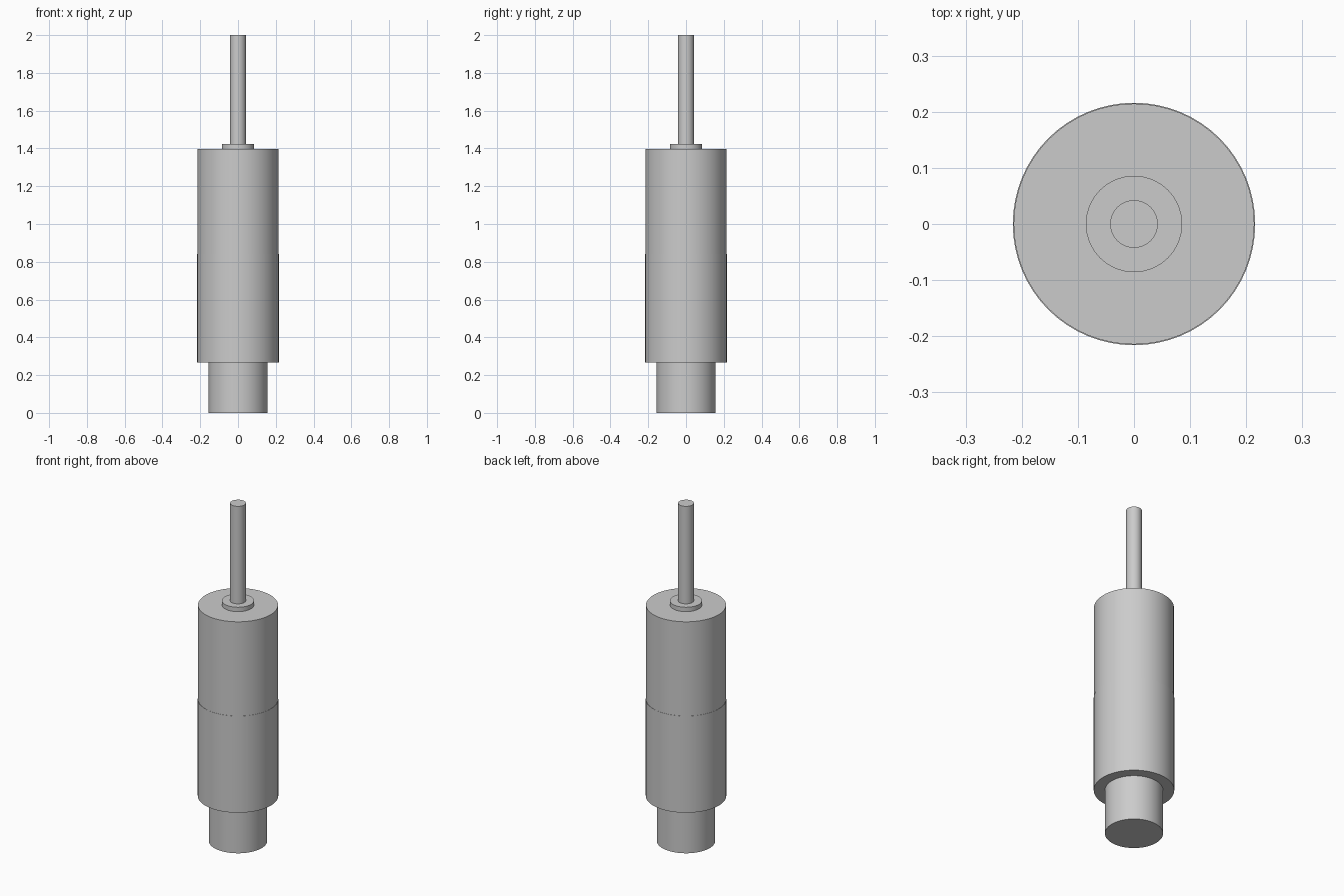
import bpy
import math

cube = bpy.data.objects.get("Cube")
if cube:
    bpy.data.objects.remove(cube, do_unlink=True)

grey = bpy.data.materials.new("plain_grey")
colour = (0.6, 0.6, 0.6, 1.0)
grey.use_nodes = True
grey.diffuse_color = colour
grey.node_tree.nodes["Principled BSDF"].inputs["Base Color"].default_value = colour


def cylinder(name, radius, bottom, top, sides):
    """Upright cylinder on the central axis with a smooth wall and sharp rims."""
    bpy.ops.mesh.primitive_cylinder_add(
        vertices=sides, radius=radius, depth=top - bottom,
        location=(0, 0, (bottom + top) / 2))
    part = bpy.context.object
    part.name = name
    part.data.materials.append(grey)
    bpy.ops.object.shade_smooth_by_angle(angle=math.radians(30))
    return part


# Narrow foot
cylinder("base_plug", 0.156, 0.0, 0.268, 64)
# Main barrel in two halves, the lower one a hair wider
cylinder("lower_barrel", 0.216, 0.268, 0.84, 64)
cylinder("upper_barrel", 0.2145, 0.84, 1.397, 64)
# Collar around the rod, and the rod itself
cylinder("rod_collar", 0.086, 1.397, 1.423, 32)
cylinder("rod", 0.0425, 1.423, 2.0, 32)
